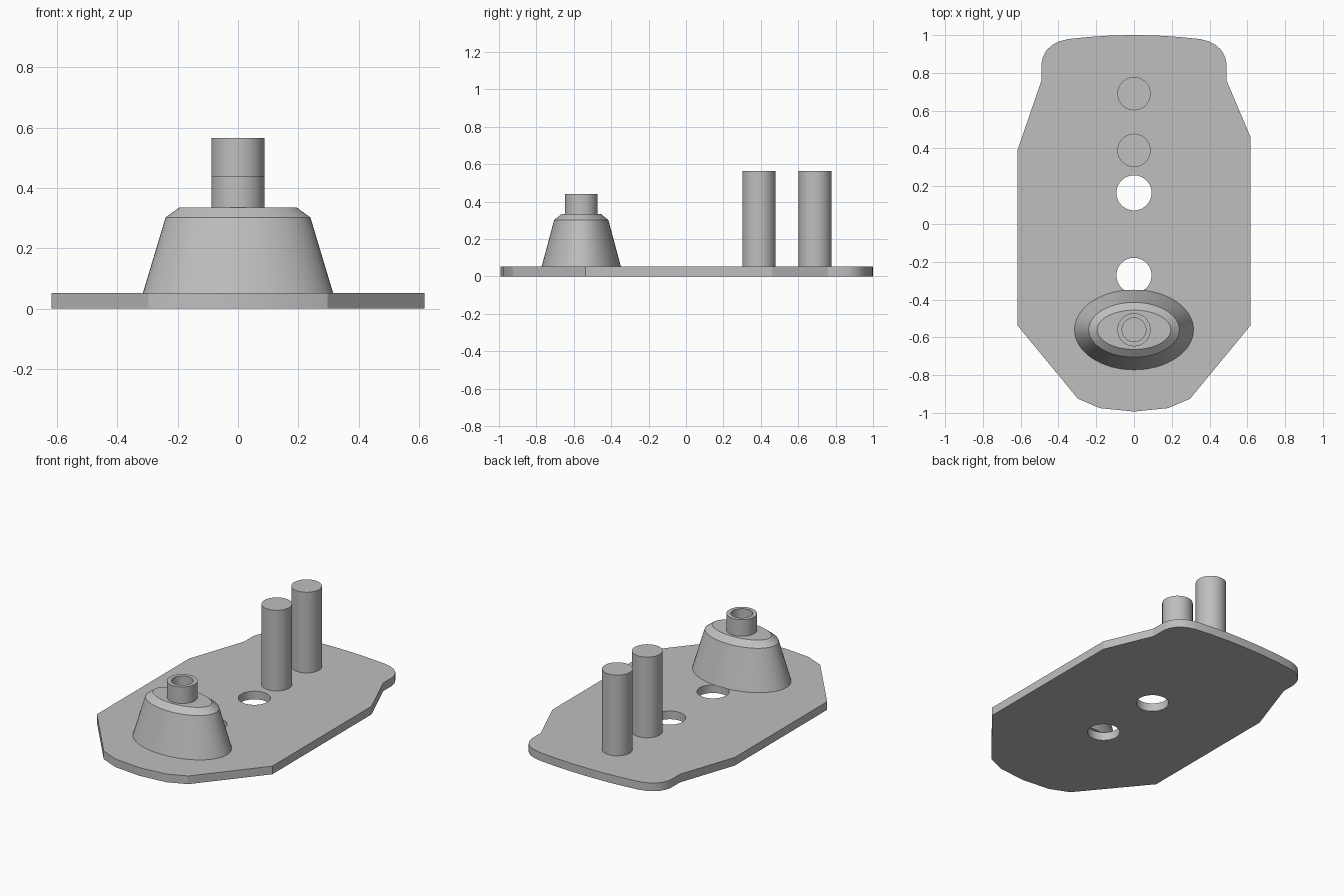
import bpy, bmesh
from math import cos, sin, pi

cube = bpy.data.objects.get("Cube")
if cube:
    bpy.data.objects.remove(cube, do_unlink=True)

grey = bpy.data.materials.new("plain grey")
grey.use_nodes = True
grey.diffuse_color = (0.52, 0.52, 0.52, 1)
grey.node_tree.nodes["Principled BSDF"].inputs["Base Color"].default_value = grey.diffuse_color

PLATE_TOP = 0.052
POST_R = 0.088
BOSS_Y = -0.56


def loft(name, rings, y=0.0, smooth=25):
    """Skin a stack of equal rings of (x, y, z) points and cap both ends."""
    bm = bmesh.new()
    loops = [[bm.verts.new((px, py + y, pz)) for px, py, pz in ring] for ring in rings]
    n = len(loops[0])
    for low, high in zip(loops, loops[1:]):
        for i in range(n):
            j = (i + 1) % n
            bm.faces.new((low[i], low[j], high[j], high[i]))
    bm.faces.new(loops[0][::-1])
    bm.faces.new(loops[-1])
    bmesh.ops.recalc_face_normals(bm, faces=bm.faces)
    mesh = bpy.data.meshes.new(name)
    bm.to_mesh(mesh)
    bm.free()
    mesh.materials.append(grey)
    obj = bpy.data.objects.new(name, mesh)
    bpy.context.collection.objects.link(obj)
    smooth_shade(obj, smooth)
    return obj


def smooth_shade(obj, degrees):
    bpy.ops.object.select_all(action="DESELECT")
    obj.select_set(True)
    bpy.context.view_layer.objects.active = obj
    bpy.ops.object.shade_smooth_by_angle(angle=degrees * pi / 180)


def ellipse(rx, ry, z, n=64):
    return [(rx * cos(2 * pi * i / n), ry * sin(2 * pi * i / n), z) for i in range(n)]


# Base plate: faceted front, rounded back, side corners slightly uneven
front = [(0.18, -0.975), (0.297, -0.925), (0.617, -0.537)]
back = [(0.49, 0.76), (0.49, 0.85), (0.482, 0.885), (0.463, 0.92), (0.43, 0.95),
        (0.395, 0.967), (0.35, 0.979), (0.24, 0.99), (0.12, 0.998)]
right_half = front + [(0.617, 0.46)] + back
left_half = front + [(0.617, 0.39)] + back
outline = [(0, -0.993)] + right_half + [(0, 1)] + [(-x, y) for x, y in reversed(left_half)]
plate = loft("base_plate", [[(x, y, z) for x, y in outline] for z in (0, PLATE_TOP)])

# Two round through holes
for hole_y in (0.165, -0.272):
    cutter = loft("hole_cutter", [ellipse(0.093, 0.093, z) for z in (-0.1, 0.2)], hole_y)
    cutter.hide_render = True
    cut = plate.modifiers.new("hole", "BOOLEAN")
    cut.object = cutter
    cut.operation = "DIFFERENCE"
    cut.solver = "EXACT"
    bpy.context.view_layer.objects.active = plate
    bpy.ops.object.modifier_apply(modifier=cut.name)
    bpy.data.objects.remove(cutter, do_unlink=True)
smooth_shade(plate, 22)

# Tapered oval boss with a chamfered top
loft("oval_boss", [ellipse(0.315, 0.212, PLATE_TOP), ellipse(0.24, 0.145, 0.302),
                   ellipse(0.195, 0.104, 0.335)], BOSS_Y)

# Hollow spigot on the boss
loft("spigot", [ellipse(r, r, z) for r, z in
                ((POST_R, 0.33), (POST_R, 0.44), (0.063, 0.44), (0.063, 0.337))], BOSS_Y)

# Pair of upright posts
for name, y in (("front_post", 0.39), ("rear_post", 0.69)):
    loft(name, [ellipse(POST_R, POST_R, z) for z in (0.045, 0.565)], y)
